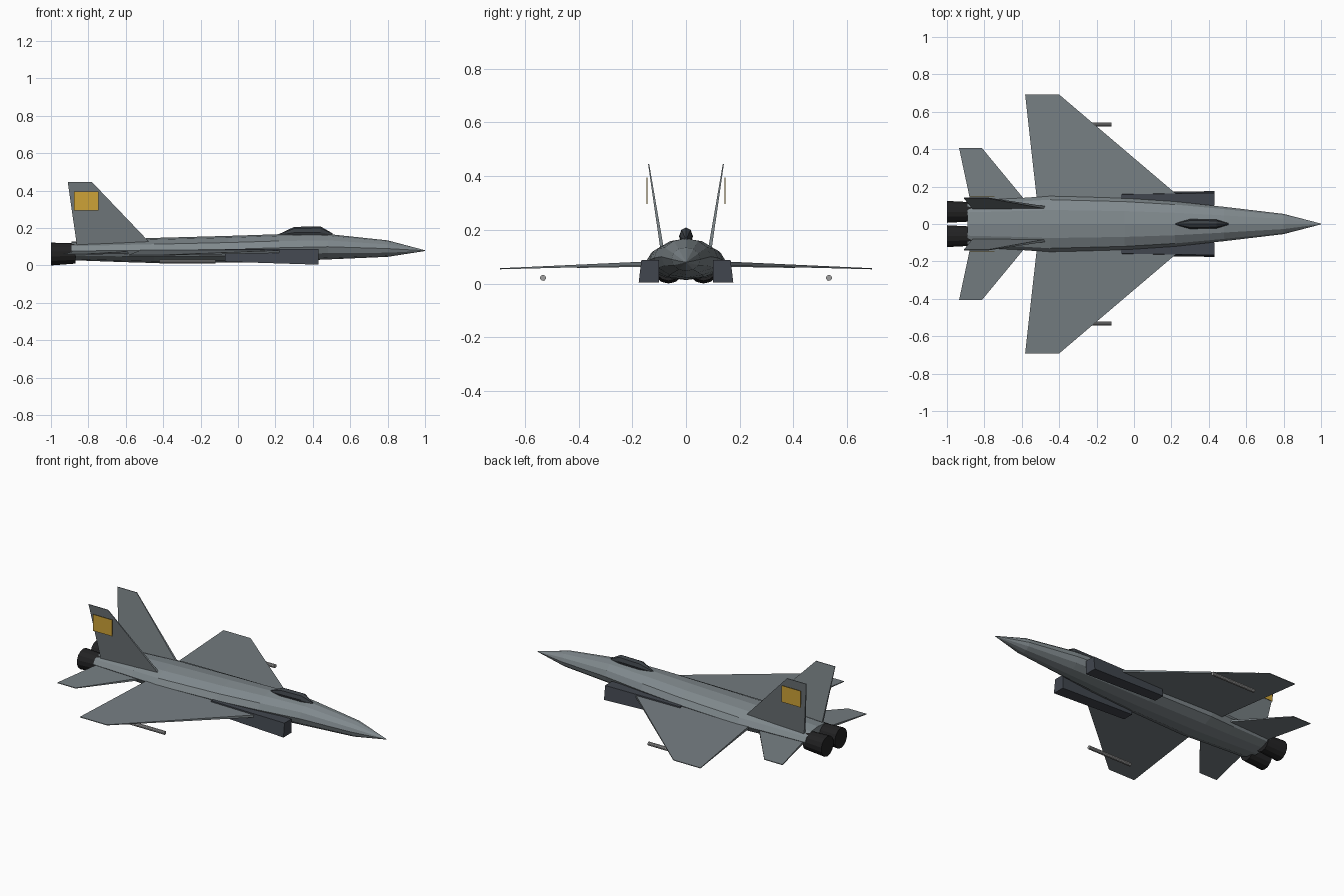
import bpy, bmesh, math

if "Cube" in bpy.data.objects:
    bpy.data.objects.remove(bpy.data.objects["Cube"])


def material(name, srgb):
    lin = [((c / 255 + 0.055) / 1.055) ** 2.4 for c in srgb]
    m = bpy.data.materials.new(name)
    m.diffuse_color = (*lin, 1)
    m.use_nodes = True
    m.node_tree.nodes["Principled BSDF"].inputs["Base Color"].default_value = m.diffuse_color
    return m


HULL = material("hull grey", (128, 137, 141))
WING = material("wing grey", (117, 125, 129))
INTAKE = material("intake slate", (65, 70, 78))
GLASS = material("canopy dark", (58, 63, 68))
NOZZLE = material("nozzle black", (34, 34, 35))
GOLD = material("marking gold", (205, 162, 55))
STORE = material("missile grey", (160, 160, 160))


def loft(name, rings, mat):
    """Skin a list of equal-length point rings and cap both ends."""
    bm = bmesh.new()
    loops = [[bm.verts.new(p) for p in ring] for ring in rings]
    n = len(rings[0])
    for a, b in zip(loops, loops[1:]):
        for i in range(n):
            j = (i + 1) % n
            bm.faces.new((a[i], a[j], b[j], b[i]))
    bm.faces.new(loops[0])
    bm.faces.new(loops[-1])
    bmesh.ops.remove_doubles(bm, verts=bm.verts, dist=1e-5)
    bmesh.ops.recalc_face_normals(bm, faces=bm.faces)
    mesh = bpy.data.meshes.new(name)
    bm.to_mesh(mesh)
    bm.free()
    mesh.materials.append(mat)
    obj = bpy.data.objects.new(name, mesh)
    bpy.context.collection.objects.link(obj)
    return obj


def ring(x, ry, z0, z1, n, yc=0.0):
    """Elliptical section across x, between heights z0 and z1."""
    zc, rz = (z0 + z1) / 2, (z1 - z0) / 2
    return [(x, yc + ry * math.sin(2 * math.pi * i / n),
             zc + rz * math.cos(2 * math.pi * i / n)) for i in range(n)]


def flat_surface(name, root, tip, half_root, half_tip, axis, mat):
    """Tapered slab: root and tip edges (leading, trailing), thick along axis."""
    def section(edge, h):
        pts = []
        for sign, pair in ((1, edge), (-1, edge[::-1])):
            for p in pair:
                q = list(p)
                q[axis] += sign * h
                pts.append(q)
        return pts
    return loft(name, [section(root, half_root), section(tip, half_tip)], mat)


def box(name, x0, x1, y0, y1, z0, z1, mat):
    return loft(name, [[(x, y0, z0), (x, y1, z0), (x, y1, z1), (x, y0, z1)]
                       for x in (x0, x1)], mat)


# Fuselage: x, half width, bottom, top
stations = [(-0.89, 0.125, 0.028, 0.128), (-0.62, 0.138, 0.018, 0.140),
            (-0.45, 0.150, 0.013, 0.147), (-0.05, 0.138, 0.015, 0.158),
            (0.22, 0.120, 0.022, 0.167), (0.48, 0.092, 0.032, 0.168),
            (0.80, 0.054, 0.046, 0.134), (1.0, 0.002, 0.077, 0.081)]
loft("fuselage", [ring(x, w, a, b, 12) for x, w, a, b in stations], HULL)

# Canopy
canopy = [(0.22, 0.004, 0.155, 0.168), (0.30, 0.026, 0.145, 0.206),
          (0.44, 0.024, 0.145, 0.209), (0.505, 0.004, 0.155, 0.172)]
loft("canopy", [ring(x, w, a, b, 8) for x, w, a, b in canopy], GLASS)

for side, s in (("left", 1), ("right", -1)):
    # Engine nozzle
    loft(side + "_nozzle", [ring(-1.0, 0.060, 0.0, 0.122, 14, s * 0.065),
                            ring(-0.87, 0.053, 0.010, 0.118, 14, s * 0.065)], NOZZLE)

    # Air intake, slightly flared at the front and bottom
    loft(side + "_intake",
         [[(x, s * 0.10, zb), (x, s * yo, zb), (x, s * (yo - 0.01), 0.088),
           (x, s * 0.10, 0.088)]
          for x, yo, zb in ((-0.07, 0.168, 0.020), (0.43, 0.176, 0.004))], INTAKE)

    # Main wing
    flat_surface(side + "_wing",
                 [(0.297, s * 0.10, 0.076), (-0.516, s * 0.10, 0.076)],
                 [(-0.40, s * 0.692, 0.055), (-0.582, s * 0.692, 0.055)],
                 0.008, 0.002, 2, WING)

    # Tailplane
    flat_surface(side + "_tailplane",
                 [(-0.56, s * 0.10, 0.070), (-0.87, s * 0.10, 0.070)],
                 [(-0.812, s * 0.405, 0.060), (-0.935, s * 0.405, 0.060)],
                 0.007, 0.002, 2, WING)

    # Outward-canted fin
    flat_surface(side + "_fin",
                 [(-0.46, s * 0.086, 0.11), (-0.862, s * 0.086, 0.11)],
                 [(-0.78, s * 0.139, 0.445), (-0.91, s * 0.139, 0.445)],
                 0.007, 0.002, 1, WING)

    # Gold marking plate outside the fin
    box(side + "_marking", -0.877, -0.747, s * 0.1435, s * 0.1465, 0.295, 0.395, GOLD)

    # Underwing missile
    loft(side + "_missile", [ring(x, 0.011, 0.010, 0.032, 10, s * 0.532)
                             for x in (-0.42, -0.12)], STORE)
